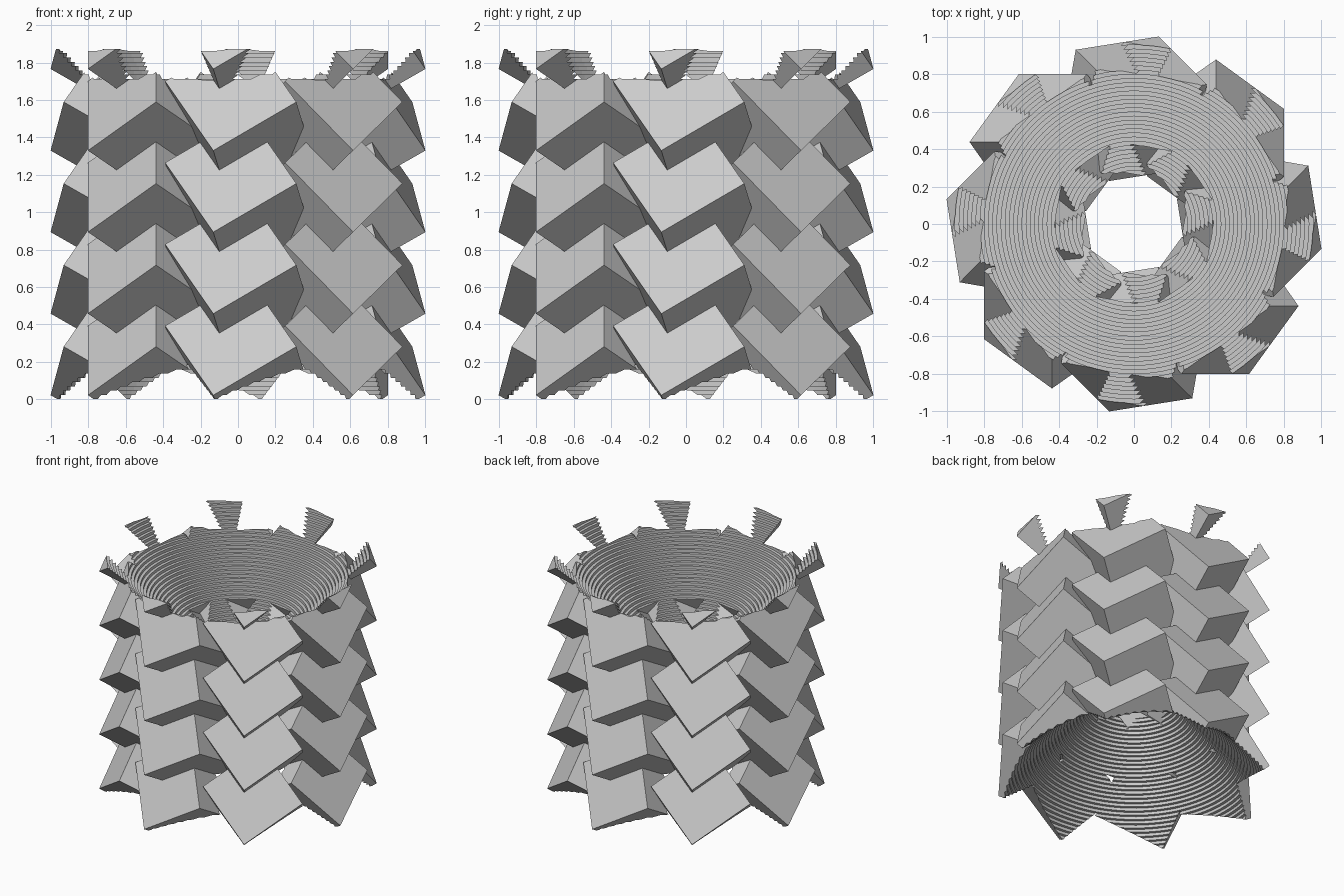
import bpy, bmesh, math
from mathutils import Matrix, Vector, Euler

cube = bpy.data.objects.get("Cube")
if cube:
    bpy.data.objects.remove(cube, do_unlink=True)

COLUMNS, ROWS = 8, 5
EDGE = 0.519            # block edge length
RING_RADIUS = 0.616     # distance of block centres from the axis
FIRST_Z, ROW_STEP = 0.21, 0.436
STEP_R, STEP_Z = 0.0224, 0.0228  # terrace run and rise
TOP_R, TOP_Z = 0.957, 1.85       # highest terrace that touches the blocks
HEIGHT = 1.873

grey = bpy.data.materials.new("light grey")
grey.use_nodes = True
grey.diffuse_color = (0.6, 0.6, 0.6, 1)
grey.node_tree.nodes["Principled BSDF"].inputs["Base Color"].default_value = (0.6, 0.6, 0.6, 1)


def make_object(name, bm):
    mesh = bpy.data.meshes.new(name)
    bm.to_mesh(mesh)
    bm.free()
    mesh.materials.append(grey)
    obj = bpy.data.objects.new(name, mesh)
    bpy.context.collection.objects.link(obj)
    return obj


def stepped_cone(name, upside_down, segments=96):
    """Solid of stacked discs that widen away from the middle of the tower."""
    profile = []
    for j in range(int(TOP_R / STEP_R), -1, -1):
        r, z = TOP_R - STEP_R * j, TOP_Z - STEP_Z * j
        profile += [(r, z), (r, z + STEP_Z)]
    # wide slab that trims everything beyond the last terrace
    profile += [(1.5, TOP_Z + STEP_Z), (1.5, TOP_Z + 1)]
    bm = bmesh.new()
    rings = []
    for r, z in profile:
        z = HEIGHT - z if upside_down else z
        rings.append([bm.verts.new((r * math.cos(2 * math.pi * i / segments),
                                    r * math.sin(2 * math.pi * i / segments), z))
                      for i in range(segments)])
    for low, high in zip(rings, rings[1:]):
        for i in range(segments):
            k = (i + 1) % segments
            bm.faces.new((low[i], low[k], high[k], high[i]))
    bm.faces.new(rings[0])
    bm.faces.new(rings[-1])
    bmesh.ops.recalc_face_normals(bm, faces=bm.faces)
    cutter = make_object(name, bm)
    cutter.hide_render = True
    return cutter


# Tilted blocks: one block repeated around the axis and up the tower
bm = bmesh.new()
tilt = Euler((math.radians(55.6), math.radians(-30), math.radians(9))).to_matrix().to_4x4()
for row in range(ROWS):
    for col in range(COLUMNS):
        turn = Matrix.Rotation(2 * math.pi * col / COLUMNS, 4, 'Z')
        place = Matrix.Translation(Vector((0, -RING_RADIUS, FIRST_Z + ROW_STEP * row)))
        bmesh.ops.create_cube(bm, size=EDGE, matrix=turn @ place @ tilt)
tower = make_object("block_tower", bm)

# Terraced bowls carved into the top and the bottom
cutters = [stepped_cone("top_bowl_cutter", False), stepped_cone("bottom_bowl_cutter", True)]
for cutter in cutters:
    mod = tower.modifiers.new(cutter.name, 'BOOLEAN')
    mod.operation = 'DIFFERENCE'
    mod.solver = 'EXACT'
    mod.use_self = True
    mod.object = cutter

# Bake the carving and drop the cutters
bpy.context.view_layer.update()
depsgraph = bpy.context.evaluated_depsgraph_get()
carved = bpy.data.meshes.new_from_object(tower.evaluated_get(depsgraph))
tower.modifiers.clear()
tower.data = carved
carved.name = "block_tower"
carved.materials.clear()
carved.materials.append(grey)
for poly in carved.polygons:
    poly.material_index = 0
    poly.use_smooth = False
for cutter in cutters:
    bpy.data.objects.remove(cutter, do_unlink=True)
